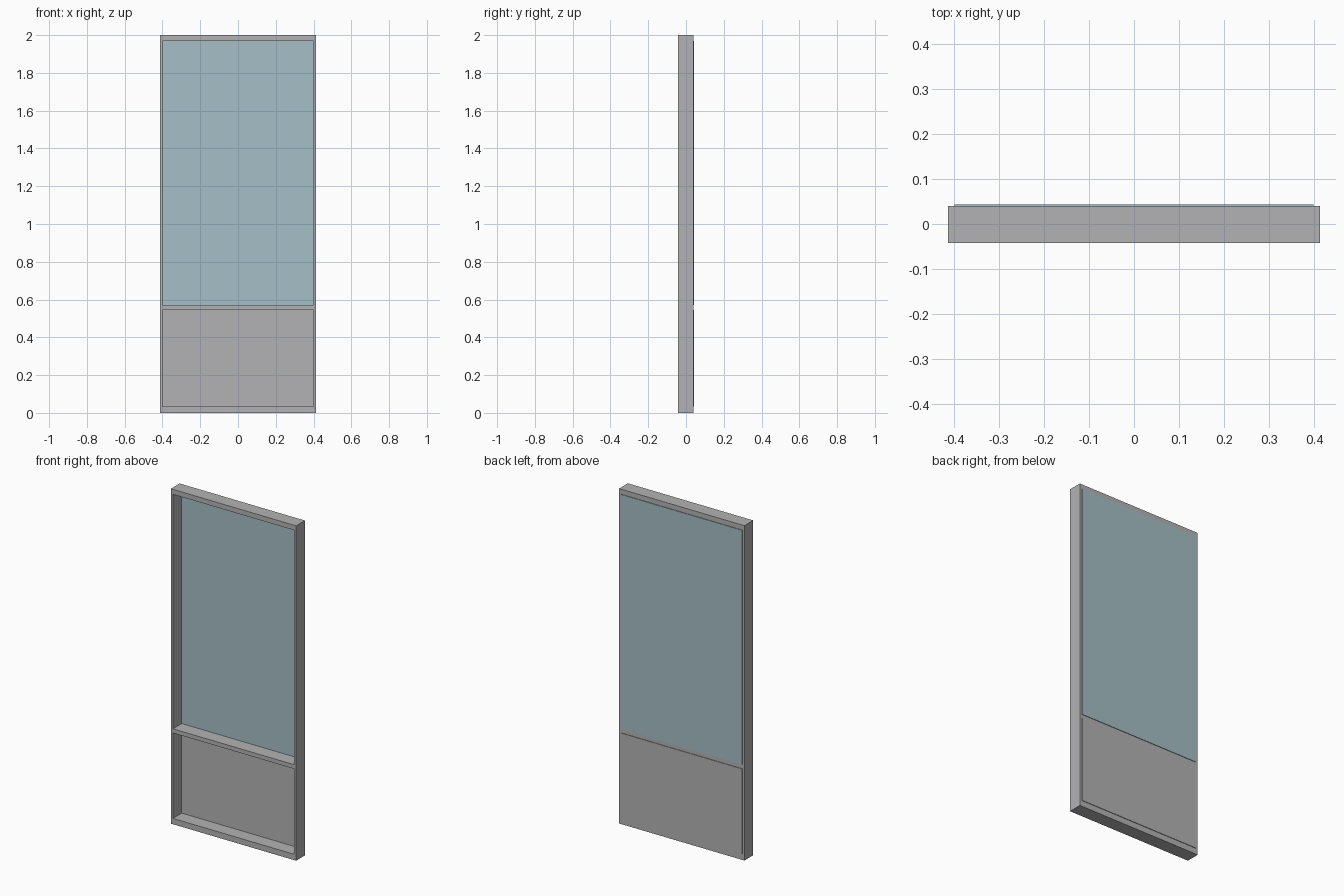
import bpy
import bmesh
from mathutils import Vector

cube = bpy.data.objects.get("Cube")
if cube:
    bpy.data.objects.remove(cube, do_unlink=True)


def material(name, color):
    mat = bpy.data.materials.new(name)
    mat.use_nodes = True
    mat.diffuse_color = (*color, 1)
    mat.node_tree.nodes["Principled BSDF"].inputs["Base Color"].default_value = (*color, 1)
    return mat


grey = material("grey metal", (0.45, 0.45, 0.46))
blue = material("pale blue glass", (0.38, 0.52, 0.57))

# Overall layout
HALF_W, OPEN_W, HEIGHT = 0.414, 0.4, 2.0
FRONT, BACK, PANEL_BACK = -0.0425, 0.04, 0.0435
LOWER = (0.035, 0.545)
UPPER = (0.57, 1.97)


def add_object(name, bm, mat):
    bmesh.ops.recalc_face_normals(bm, faces=bm.faces)
    mesh = bpy.data.meshes.new(name)
    bm.to_mesh(mesh)
    bm.free()
    mesh.materials.append(mat)
    obj = bpy.data.objects.new(name, mesh)
    bpy.context.collection.objects.link(obj)
    return obj


def box(name, z_range, mat):
    """Thin sheet covering one opening on the back of the frame."""
    bm = bmesh.new()
    bmesh.ops.create_cube(bm, size=1)
    z0, z1 = z_range
    bmesh.ops.scale(bm, vec=(2 * OPEN_W, PANEL_BACK - BACK, z1 - z0), verts=bm.verts)
    bmesh.ops.translate(bm, vec=(0, (BACK + PANEL_BACK) / 2, (z0 + z1) / 2), verts=bm.verts)
    return add_object(name, bm, mat)


# Frame: a front face grid with two openings, extruded to the back
bm = bmesh.new()
xs = (-HALF_W, -OPEN_W, OPEN_W, HALF_W)
zs = (0, *LOWER, *UPPER, HEIGHT)
grid = [[bm.verts.new((x, FRONT, z)) for x in xs] for z in zs]
for r in range(len(zs) - 1):
    for c in range(len(xs) - 1):
        if c == 1 and r in (1, 3):
            continue
        bm.faces.new((grid[r][c], grid[r][c + 1], grid[r + 1][c + 1], grid[r + 1][c]))
front_faces = list(bm.faces)
extruded = bmesh.ops.extrude_face_region(bm, geom=front_faces, use_keep_orig=True)
moved = [v for v in extruded["geom"] if isinstance(v, bmesh.types.BMVert)]
bmesh.ops.translate(bm, vec=Vector((0, BACK - FRONT, 0)), verts=moved)
add_object("frame", bm, grey)

# Sheets closing the openings
box("lower_panel", LOWER, grey)
box("upper_glass", UPPER, blue)
